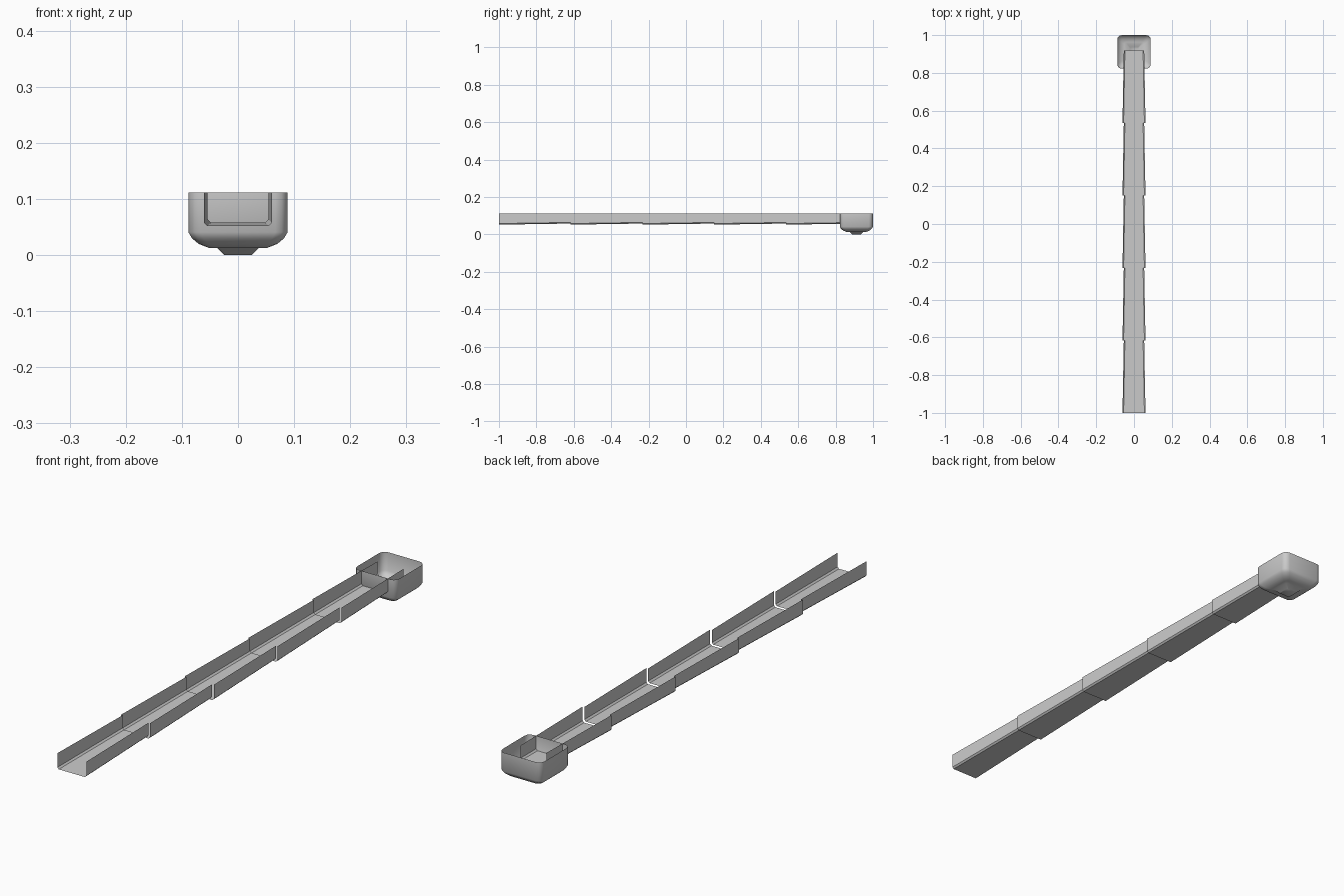
import bpy, bmesh, math

if "Cube" in bpy.data.objects:
    bpy.data.objects.remove(bpy.data.objects["Cube"])


def make_object(name, bm, angle=40):
    bm.normal_update()
    mesh = bpy.data.meshes.new(name)
    bm.to_mesh(mesh)
    bm.free()
    obj = bpy.data.objects.new(name, mesh)
    bpy.context.collection.objects.link(obj)
    bpy.ops.object.select_all(action='DESELECT')
    obj.select_set(True)
    bpy.context.view_layer.objects.active = obj
    bpy.ops.object.shade_smooth_by_angle(angle=math.radians(angle))
    return obj


def loft(bm, rings, closed):
    rows = [[bm.verts.new(p) for p in ring] for ring in rings]
    n = len(rows[0])
    for a, b in zip(rows, rows[1:]):
        for i in range(n if closed else n - 1):
            j = (i + 1) % n
            bm.faces.new((a[i], a[j], b[j], b[i]))
    return rows


TOP = 0.112


# Open channel cross-section with small chamfers at the bottom corners
def channel(y, half, floor):
    c = 0.006
    side = [(half, TOP), (half, floor + c), (half - c, floor)]
    points = [(-x, z) for x, z in side] + side[::-1]
    return [(x, y, z) for x, z in points]


# Gutter: five slightly tapered lengths nested end to end
START, END, COUNT = -1.0, 0.918, 5
step = (END - START) / COUNT
for k in range(COUNT):
    bm = bmesh.new()
    y0 = START + k * step
    loft(bm, [channel(y0, 0.061, 0.052),
              channel(y0 + step, 0.054, 0.058)], False)
    make_object(f"gutter_length_{k + 1}", bm)


# Rounded square outline for the collector box
def rounded_square(half, z, radius, cy=0.911, segments=3):
    points = []
    for q, (sx, sy) in enumerate([(1, 1), (-1, 1), (-1, -1), (1, -1)]):
        for s in range(segments + 1):
            a = math.pi / 2 * (q + s / segments)
            points.append((sx * (half - radius) + radius * math.cos(a),
                           cy + sy * (half - radius) + radius * math.sin(a), z))
    return points


# Collector box: open top, rounded underside, tapered outlet
bm = bmesh.new()
profile = [(0.0885, TOP, 0.022), (0.0885, 0.041, 0.022), (0.082, 0.030, 0.021),
           (0.070, 0.020, 0.018), (0.052, 0.013, 0.012), (0.037, 0.013, 0.005),
           (0.024, 0.0, 0.004)]
rows = loft(bm, [rounded_square(h, z, r) for h, z, r in profile], True)
bm.faces.new(rows[-1])
bmesh.ops.recalc_face_normals(bm, faces=bm.faces[:])
make_object("collector_box", bm)
